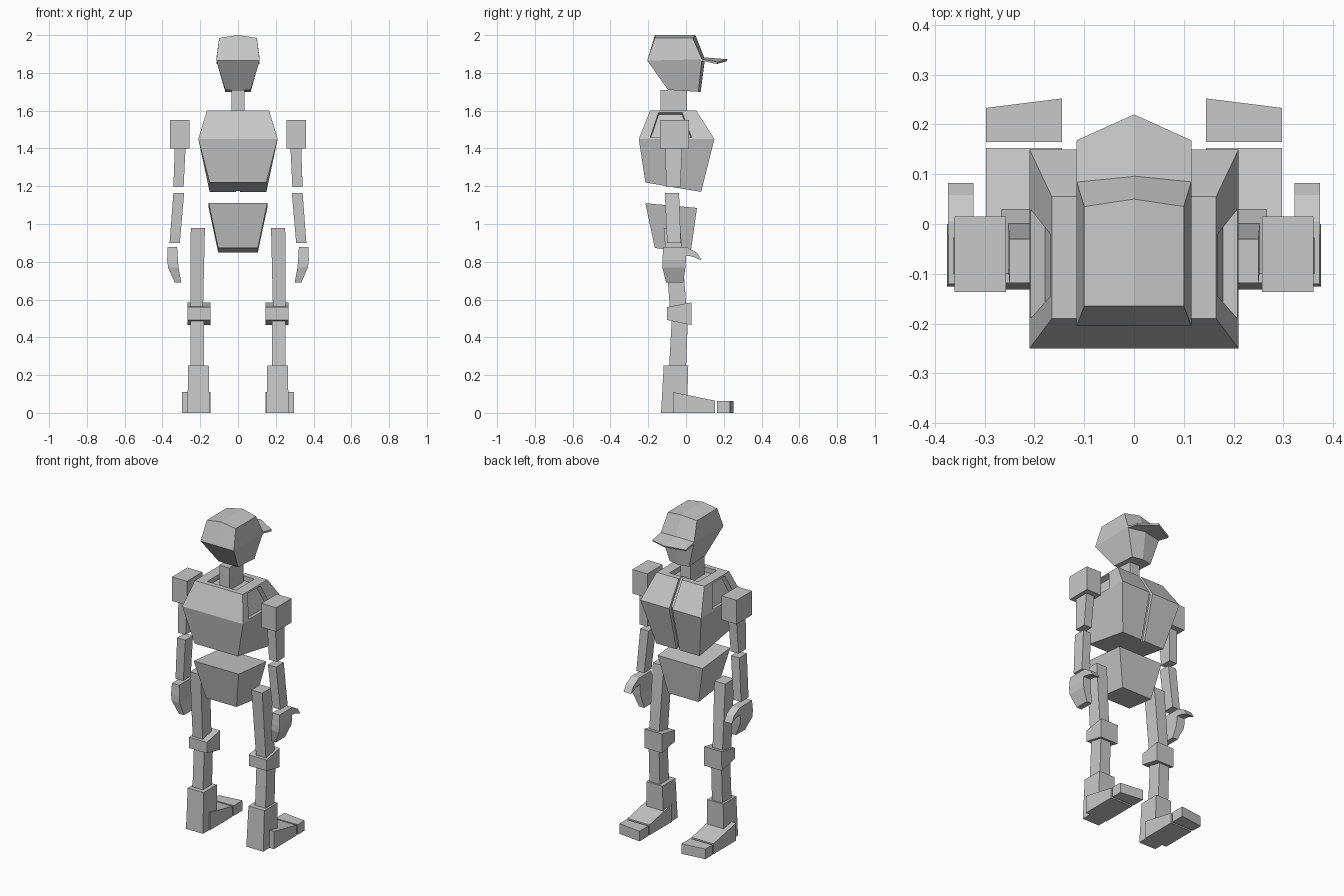
import bpy, bmesh

cube = bpy.data.objects.get("Cube")
if cube:
    bpy.data.objects.remove(cube, do_unlink=True)

# Single grey material
GREY = (0.58, 0.58, 0.58, 1)
mat = bpy.data.materials.new("plain grey")
mat.use_nodes = True
mat.diffuse_color = GREY
mat.node_tree.nodes["Principled BSDF"].inputs["Base Color"].default_value = GREY


def rect(x0, x1, y0, y1, z_back, z_front=None):
    """Four-cornered section whose height may differ from back edge to front edge."""
    zf = z_back if z_front is None else z_front
    return [(x0, y0, z_back), (x1, y0, z_back), (x1, y1, zf), (x0, y1, zf)]


def loft(name, rings, side=1, ridge=False, edit=None):
    """Skin a stack of sections; ridge splits six-point caps along the middle."""
    bm = bmesh.new()
    vs = [[bm.verts.new((x * side, y, z)) for x, y, z in r] for r in rings]
    n = len(vs[0])
    for a, b in zip(vs, vs[1:]):
        for i in range(n):
            j = (i + 1) % n
            bm.faces.new((a[i], a[j], b[j], b[i]))
    for cap in (vs[0], vs[-1]):
        if ridge:
            bm.faces.new([cap[i] for i in (0, 1, 4, 5)])
            bm.faces.new([cap[i] for i in (1, 2, 3, 4)])
        else:
            bm.faces.new(cap)
    bmesh.ops.recalc_face_normals(bm, faces=bm.faces)
    if edit:
        edit(bm)
    me = bpy.data.meshes.new(name)
    bm.to_mesh(me)
    bm.free()
    me.materials.append(mat)
    ob = bpy.data.objects.new(name, me)
    bpy.context.collection.objects.link(ob)
    return ob


# Head: faceted with a slight ridge down the middle
def head_ring(w, yb, yf, yc, zb, zf, rise=0.0):
    return [(-w, yb, zb), (0, yb, zb + rise), (w, yb, zb),
            (w, yf, zf), (0, yc, zf + rise), (-w, yf, zf)]


loft("head", [
    head_ring(0.067, -0.095, 0.065, 0.078, 1.71, 1.70),
    head_ring(0.115, -0.205, 0.085, 0.10, 1.865, 1.872),
    head_ring(0.10, -0.165, 0.035, 0.05, 1.985, 1.985, 0.015),
], ridge=True)


# Cap visor, pointed in the middle
def visor_ring(x, yi, yo, zi, zo, t=0.01):
    return [(x, yi, zi), (x, yo, zo), (x, yo - 0.004, zo - t), (x, yi, zi - t)]


loft("visor", [
    visor_ring(-0.115, 0.08, 0.168, 1.874, 1.857),
    visor_ring(0, 0.095, 0.22, 1.882, 1.872),
    visor_ring(0.115, 0.08, 0.168, 1.874, 1.857),
])

loft("neck", [rect(-0.035, 0.035, -0.135, 0.005, 1.56),
              rect(-0.035, 0.035, -0.135, 0.005, 1.71)])


# Torso: chest groove along the middle, collar recess and shoulder sockets
def torso_ring(w, yb, yf, zb, zf, groove=0.02):
    g, yg = 0.011, yf - groove
    zg = zf + (zb - zf) * groove / (yf - yb)
    return [(-w, yb, zb), (w, yb, zb), (w, yf, zf), (g, yf, zf),
            (g, yg, zg), (-g, yg, zg), (-g, yf, zf), (-w, yf, zf)]


def cut_sockets(bm):
    for f in list(bm.faces):
        c = f.calc_center_median()
        if abs(f.normal.x) > 0.5 and abs(c.x) > 0.15 and c.z > 1.46:
            s = 1 if c.x > 0 else -1
            bmesh.ops.inset_individual(bm, faces=[f], thickness=0.01)
            for v in f.verts:
                back = v.co.y < -0.06
                if v.co.z > 1.525:
                    v.co = (0.168 * s, -0.145 if back else -0.02, 1.59)
                else:
                    v.co = (0.208 * s, -0.19 if back else 0.03, 1.457)
            f.normal_update()
            bmesh.ops.inset_individual(bm, faces=[f], thickness=0.002, depth=-0.03)


loft("torso", [
    torso_ring(0.15, -0.215, 0.08, 1.22, 1.17),
    torso_ring(0.21, -0.25, 0.15, 1.45, 1.45),
    torso_ring(0.165, -0.19, 0.055, 1.60, 1.60),
    torso_ring(0.10, -0.16, 0.02, 1.60, 1.60, 0.005),
    torso_ring(0.10, -0.16, 0.02, 1.57, 1.57, 0.005),
], edit=cut_sockets)

loft("pelvis", [rect(-0.105, 0.105, -0.165, 0.025, 0.873, 0.85),
                rect(-0.155, 0.155, -0.215, 0.058, 1.11, 1.085)])

# Limb parts, each a tapered block given by its sections
limbs = {
    "shoulder": [rect(0.257, 0.36, -0.137, 0.015, 1.40),
                 rect(0.257, 0.36, -0.137, 0.015, 1.55)],
    "upper_arm": [rect(0.288, 0.342, -0.105, -0.03, 1.195),
                  rect(0.278, 0.335, -0.11, -0.02, 1.40)],
    "forearm": [rect(0.308, 0.362, -0.10, -0.027, 0.90),
                rect(0.285, 0.342, -0.112, -0.037, 1.165)],
    "hand": [rect(0.30, 0.335, -0.105, -0.015, 0.69),
             rect(0.315, 0.37, -0.125, -0.003, 0.77),
             rect(0.318, 0.375, -0.125, 0.0, 0.81),
             rect(0.322, 0.372, -0.12, 0.0, 0.877)],
    "thigh": [rect(0.185, 0.253, -0.085, 0.003, 0.55),
              rect(0.175, 0.25, -0.118, -0.03, 0.98)],
    "knee_pad": [rect(0.145, 0.267, -0.10, 0.028, 0.492, 0.465),
                 rect(0.145, 0.267, -0.10, 0.03, 0.56, 0.585)],
    "shin": [rect(0.18, 0.252, -0.09, 0.0, 0.23),
             rect(0.18, 0.252, -0.075, 0.01, 0.50)],
    "ankle": [rect(0.15, 0.267, -0.132, 0.005, 0.0),
              rect(0.155, 0.265, -0.118, 0.012, 0.25)],
    "foot": [rect(0.145, 0.297, -0.07, 0.153, 0.0),
             rect(0.145, 0.297, -0.07, 0.153, 0.11, 0.065)],
}

# Toe block (inner side longer) and thumb (side profile across the hand)
toe = [(0.145, 0.165), (0.297, 0.165), (0.297, 0.233), (0.145, 0.252)]
limbs["toe"] = [[(x, y, z) for x, y in toe] for z in (0.0, 0.063)]
thumb = [(-0.02, 0.877), (0.005, 0.877), (0.058, 0.848), (0.082, 0.808),
         (0.035, 0.828), (-0.02, 0.835)]
limbs["thumb"] = [[(x, y, z) for y, z in thumb] for x in (0.322, 0.373)]

for label, side in (("left", 1), ("right", -1)):
    for part, rings in limbs.items():
        loft(f"{label}_{part}", rings, side)
